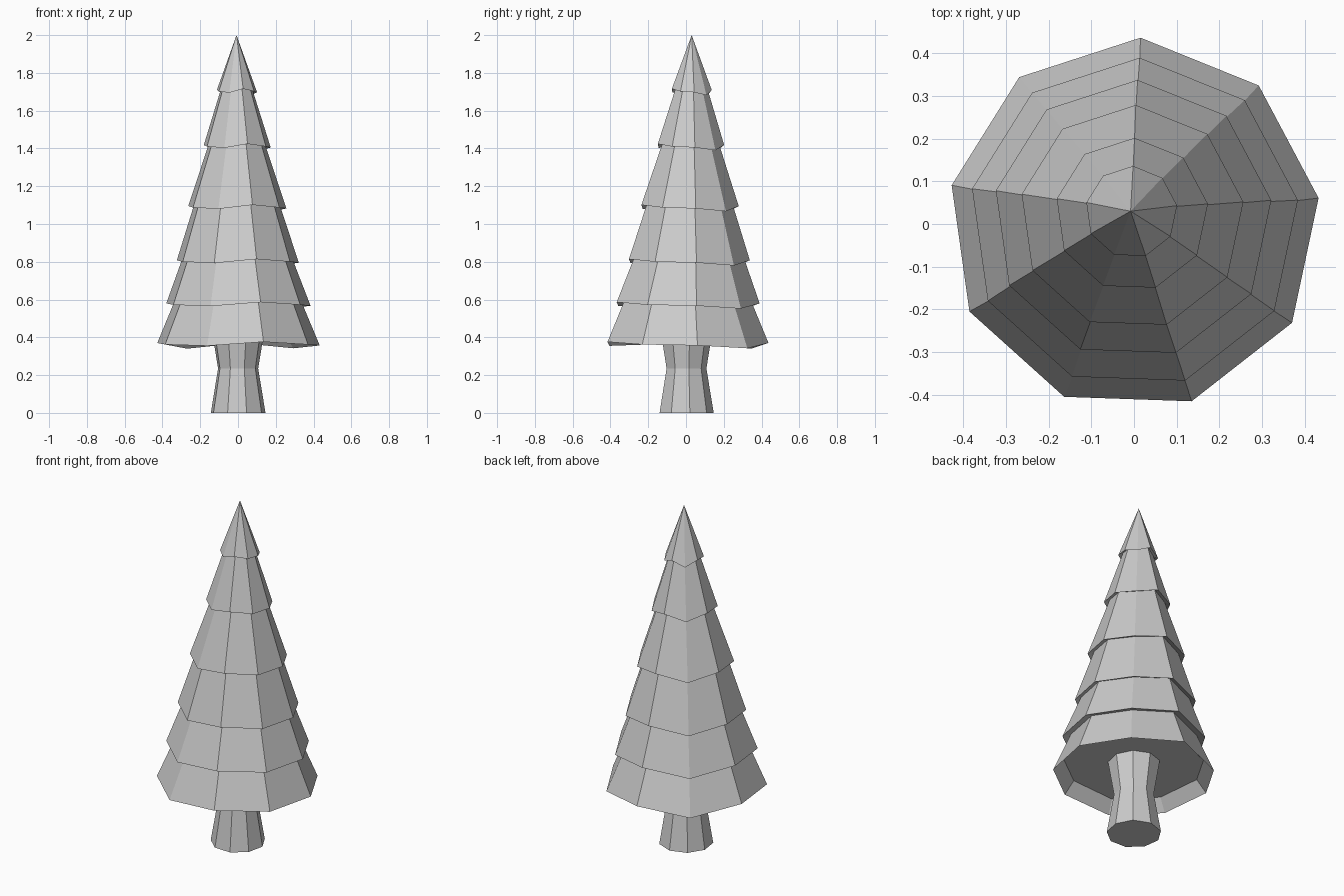
import bpy, bmesh
from math import cos, sin, radians

SIDES = 9
START = 8  # degrees, direction of the first corner
# small rise or drop of each corner, counter-clockwise
WOBBLE = [-0.005, -0.02, 0.008, -0.022, 0.008, 0.0, -0.007, 0.014, 0.0]

cube = bpy.data.objects.get("Cube")
if cube:
    bpy.data.objects.remove(cube)

grey = bpy.data.materials.new("plain grey")
grey.use_nodes = True
colour = (0.6, 0.6, 0.6, 1)
grey.diffuse_color = colour
grey.node_tree.nodes["Principled BSDF"].inputs["Base Color"].default_value = colour


def ring(bm, radius, z, centre=(0, 0), wobble=1.0):
    """One polygon of corners around a centre."""
    corners = []
    for i in range(SIDES):
        a = radians(START + i * 360 / SIDES)
        corners.append(bm.verts.new((centre[0] + radius * cos(a),
                                     centre[1] + radius * sin(a),
                                     z + wobble * WOBBLE[i])))
    return corners


def bridge(bm, low, high):
    for i in range(SIDES):
        j = (i + 1) % SIDES
        bm.faces.new((low[i], low[j], high[j], high[i]))


def finish(bm, name):
    bmesh.ops.recalc_face_normals(bm, faces=bm.faces)
    mesh = bpy.data.meshes.new(name)
    bm.to_mesh(mesh)
    bm.free()
    mesh.materials.append(grey)
    bpy.context.collection.objects.link(bpy.data.objects.new(name, mesh))


# Trunk: flared at the foot, narrow at the waist
bm = bmesh.new()
levels = [ring(bm, r, z, wobble=0) for r, z in ((0.147, 0.005), (0.108, 0.235), (0.145, 0.46))]
for v in levels[0]:
    v.co.z = 0
for low, high in zip(levels, levels[1:]):
    bridge(bm, low, high)
bm.faces.new(levels[0])
bm.faces.new(levels[-1])
finish(bm, "trunk")

# Foliage: stacked skirts, each (rim radius, rim height, top radius, centre)
TIERS = [
    (0.437, 0.362, 0.342, (0, 0)),
    (0.388, 0.572, 0.296, (0, 0.002)),
    (0.328, 0.800, 0.230, (-0.003, 0.01)),
    (0.264, 1.087, 0.150, (-0.005, 0.015)),
    (0.180, 1.410, 0.083, (-0.005, 0.022)),
    (0.108, 1.702, 0, (-0.006, 0.028)),
]
bm = bmesh.new()
below = ring(bm, 0.38, 0.43)  # hollow under the lowest skirt
bm.faces.new(below)
for n, (rim_r, rim_z, top_r, centre) in enumerate(TIERS):
    rim = ring(bm, rim_r, rim_z, centre)
    bridge(bm, below, rim)
    if n + 1 < len(TIERS):
        below = ring(bm, top_r, TIERS[n + 1][1] + 0.015, TIERS[n + 1][3])
        bridge(bm, rim, below)
    else:
        tip = bm.verts.new((-0.008, 0.03, 2.0))
        for i in range(SIDES):
            bm.faces.new((rim[i], rim[(i + 1) % SIDES], tip))
finish(bm, "foliage")
